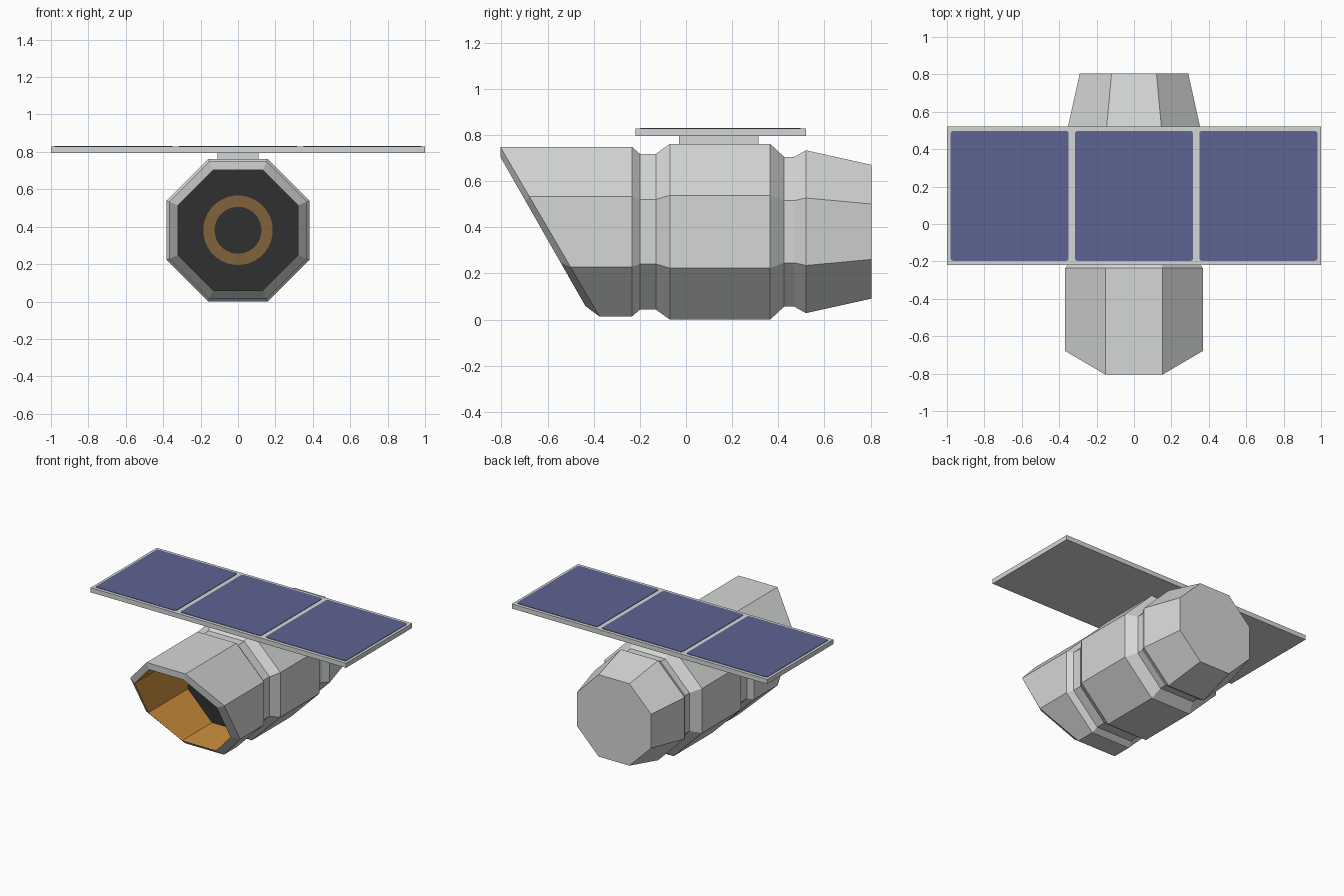
import bpy, bmesh, math

if "Cube" in bpy.data.objects:
    bpy.data.objects.remove(bpy.data.objects["Cube"], do_unlink=True)


def material(name, rgb):
    m = bpy.data.materials.new(name)
    m.use_nodes = True
    m.diffuse_color = (*rgb, 1)
    m.node_tree.nodes["Principled BSDF"].inputs["Base Color"].default_value = (*rgb, 1)
    return m


GREY = material("light grey hull", (0.66, 0.68, 0.67))
BLUE = material("solar blue", (0.11, 0.125, 0.29))
DARK = material("dark interior", (0.03, 0.03, 0.03))
GOLD = material("gold lining", (0.62, 0.29, 0.045))
BRONZE = material("bronze ring", (0.22, 0.122, 0.042))

AXIS = 0.381    # height of the hull axis


def finish(name, bm, *mats):
    bmesh.ops.recalc_face_normals(bm, faces=bm.faces)
    mesh = bpy.data.meshes.new(name)
    bm.to_mesh(mesh)
    bm.free()
    for m in mats:
        mesh.materials.append(m)
    obj = bpy.data.objects.new(name, mesh)
    bpy.context.collection.objects.link(obj)
    return obj


def box(name, lo, hi, mat, rounding=0):
    bm = bmesh.new()
    bmesh.ops.create_cube(bm, size=1)
    for v in bm.verts:
        v.co = [a + (b - a) * (c + 0.5) for a, b, c in zip(lo, hi, v.co)]
    if rounding:
        upright = [e for e in bm.edges if abs(e.verts[0].co.z - e.verts[1].co.z) > 1e-4]
        bmesh.ops.bevel(bm, geom=upright, offset=rounding, segments=3,
                        profile=0.5, affect='EDGES')
    return finish(name, bm, mat)


def ring(bm, y, apothem, slant=0, sides=8):
    """Polygon ring around the hull axis, leaning forward with height."""
    radius = apothem / math.cos(math.pi / sides)
    verts = []
    for k in range(sides):
        a = (k + 0.5) * math.tau / sides
        h = radius * math.sin(a)
        verts.append(bm.verts.new((radius * math.cos(a), y - slant * h, AXIS + h)))
    return verts


def bridge(bm, a, b, mat=0):
    for i in range(len(a)):
        j = (i + 1) % len(a)
        bm.faces.new((a[i], a[j], b[j], b[i])).material_index = mat


# Hull: inner floor, lining, slanted rim, stepped outside, rear cap
profile = [
    (-0.10, 0.322, 0), (-0.62, 0.322, 0.57), (-0.59, 0.368, 0.585),
    (-0.235, 0.368, 0), (-0.20, 0.338, 0), (-0.13, 0.338, 0),
    (-0.07, 0.381, 0), (0.365, 0.381, 0), (0.425, 0.325, 0),
    (0.47, 0.325, 0), (0.52, 0.353, 0), (0.805, 0.29, 0),
]
bm = bmesh.new()
rings = [ring(bm, *p) for p in profile]
for n, (a, b) in enumerate(zip(rings, rings[1:])):
    bridge(bm, a, b, 1 if n == 0 else 0)
bm.faces.new(rings[0]).material_index = 2
bm.faces.new(rings[-1])
finish("hull", bm, GREY, GOLD, DARK)

# Flat ring on the inner floor
bm = bmesh.new()
loops = [ring(bm, y, r, 0, 32) for y, r in
         ((-0.099, 0.185), (-0.107, 0.185), (-0.107, 0.125), (-0.099, 0.125))]
for i in range(4):
    bridge(bm, loops[i], loops[(i + 1) % 4])
finish("floor_ring", bm, BRONZE)

# Solar panel on its mount, with three cell plates
box("panel_mount", (-0.11, -0.03, 0.75), (0.11, 0.315, 0.797), GREY)
box("solar_panel", (-1, -0.22, 0.795), (1, 0.52, 0.828), GREY)
for i, side in enumerate(("right", "middle", "left")):
    x = (i - 1) * 0.665
    box(side + "_solar_cell", (x - 0.316, -0.197, 0.825), (x + 0.316, 0.497, 0.831),
        BLUE, 0.014)
